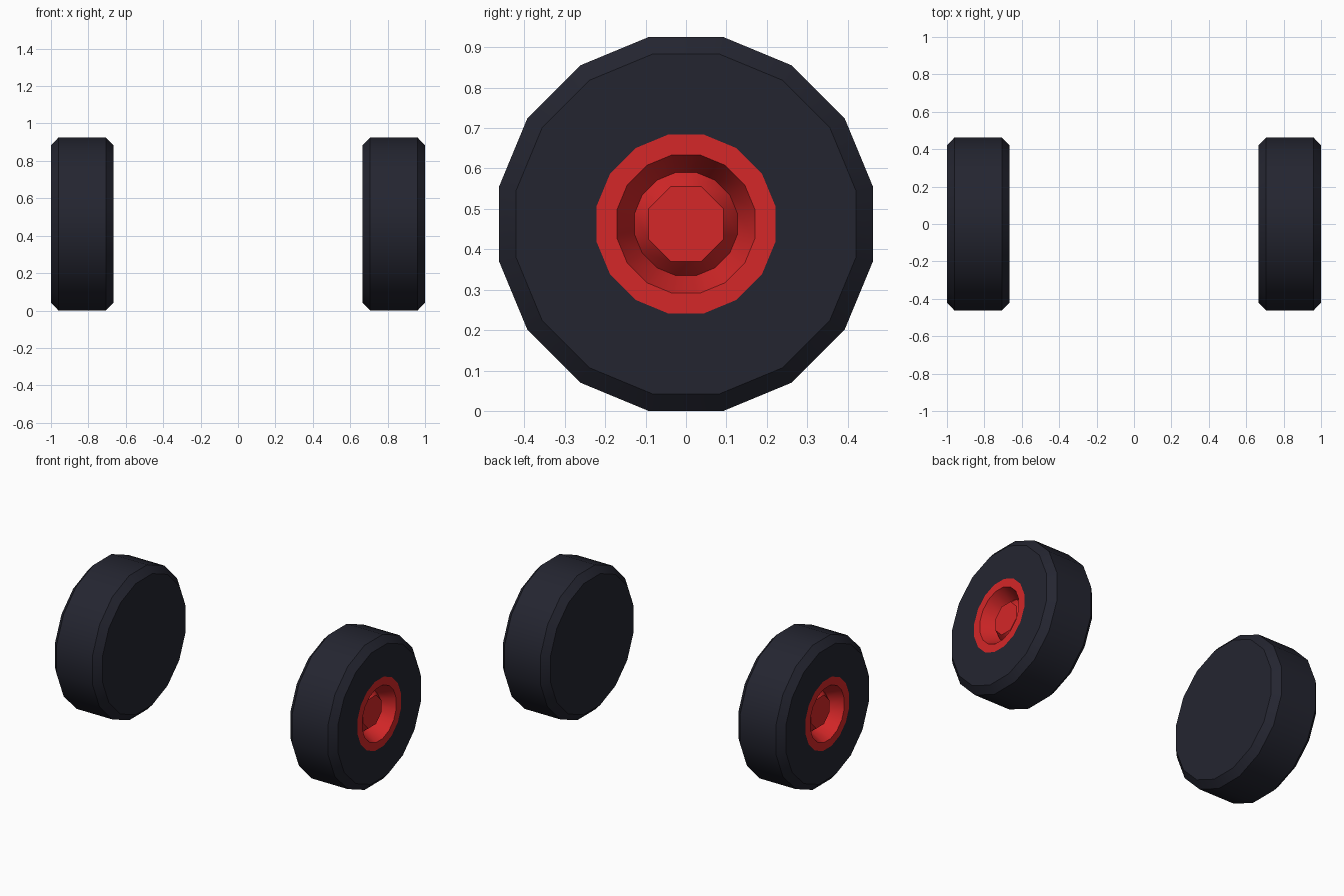
import bpy, bmesh, math

if "Cube" in bpy.data.objects:
    bpy.data.objects.remove(bpy.data.objects["Cube"])

SIDES = 16
AXLE_Z = 0.4625


def material(name, colour):
    m = bpy.data.materials.new(name)
    m.diffuse_color = (*colour, 1)
    m.use_nodes = True
    m.node_tree.nodes["Principled BSDF"].inputs["Base Color"].default_value = m.diffuse_color
    return m


rubber = material("dark_rubber", (0.0175, 0.0185, 0.03))
red = material("red_rim", (0.66, 0.02, 0.021))


def lathe(name, profile, side, mat, cap_start=False, octagon_end=False):
    """Spin (x, radius) points round the x axis; side -1 mirrors the part."""
    bm = bmesh.new()
    rings = []
    for i, (x, r) in enumerate(profile):
        ring = []
        for k in range(SIDES):
            a = math.radians(11.25 + 22.5 * k)
            if octagon_end and i == len(profile) - 1:
                a = math.radians(22.5 + 45 * (k // 2))  # pairs merge to 8 sides
            ring.append(bm.verts.new((side * x, r * math.cos(a), r * math.sin(a))))
        rings.append(ring)
    for a, b in zip(rings, rings[1:]):
        for k in range(SIDES):
            n = (k + 1) % SIDES
            bm.faces.new((a[k], a[n], b[n], b[k]))
    if cap_start:
        bm.faces.new(rings[0][::-1])
    if octagon_end:
        bm.faces.new(rings[-1][::2])
    bmesh.ops.remove_doubles(bm, verts=bm.verts[:], dist=1e-4)
    if side < 0:
        bmesh.ops.reverse_faces(bm, faces=bm.faces[:])
    for f in bm.faces:
        f.smooth = True
    mesh = bpy.data.meshes.new(name)
    bm.to_mesh(mesh)
    bm.free()
    mesh.set_sharp_from_angle(angle=math.radians(30))
    mesh.materials.append(mat)
    ob = bpy.data.objects.new(name, mesh)
    ob.location.z = AXLE_Z
    bpy.context.collection.objects.link(ob)


# chamfered tyre, closed on the inner side, open where the rim sits
TYRE = [(0.665, 0.428), (0.706, 0.4715), (0.96, 0.4715), (1.0, 0.428), (1.0, 0.2255)]
# flush rim ring, sloped recess, raised eight-sided hub
RIM = [(1.0, 0.2255), (1.0, 0.1745), (0.905, 0.13), (0.95, 0.1)]

for label, side in (("right", 1), ("left", -1)):
    lathe(label + "_tyre", TYRE, side, rubber, cap_start=True)
    lathe(label + "_rim", RIM, side, red, octagon_end=True)
